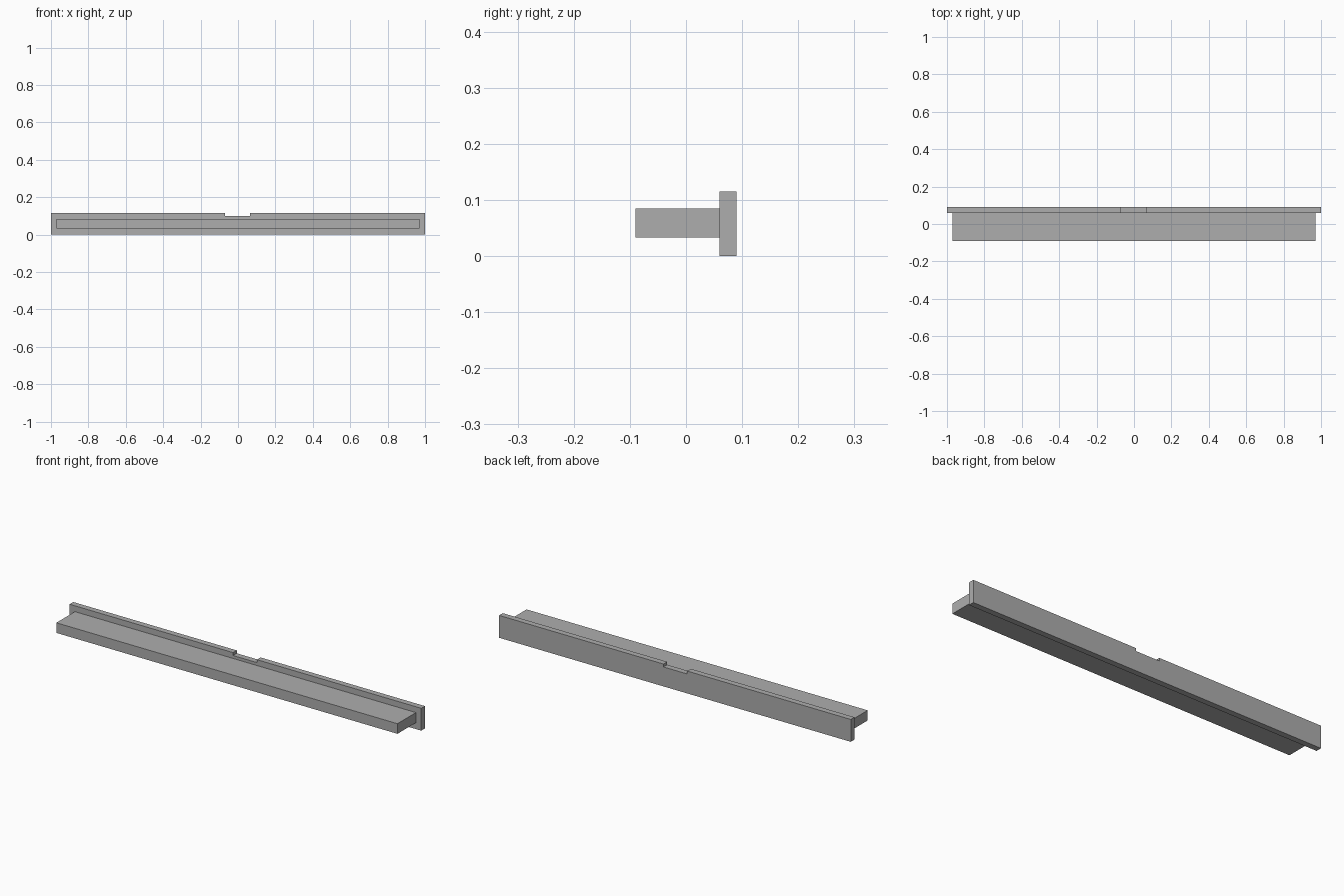
import bpy
import bmesh

cube = bpy.data.objects.get("Cube")
if cube:
    bpy.data.objects.remove(cube, do_unlink=True)

# Single flat colour
grey = bpy.data.materials.new("plain grey")
grey.use_nodes = True
colour = (0.42, 0.42, 0.42, 1)
grey.diffuse_color = colour
grey.node_tree.nodes["Principled BSDF"].inputs["Base Color"].default_value = colour


def extrude_profile(name, profile, y_front, y_back):
    """Extrude an x-z outline along y into a solid part."""
    bm = bmesh.new()
    face = bm.faces.new([bm.verts.new((x, y_front, z)) for x, z in profile])
    result = bmesh.ops.extrude_face_region(bm, geom=[face])
    verts = [v for v in result["geom"] if isinstance(v, bmesh.types.BMVert)]
    bmesh.ops.translate(bm, verts=verts, vec=(0, y_back - y_front, 0))
    bmesh.ops.recalc_face_normals(bm, faces=bm.faces)
    mesh = bpy.data.meshes.new(name)
    bm.to_mesh(mesh)
    bm.free()
    mesh.materials.append(grey)
    obj = bpy.data.objects.new(name, mesh)
    bpy.context.collection.objects.link(obj)
    return obj


# Upright panel with a shallow finger notch in its top edge
top, notch = 0.115, 0.1
extrude_profile("notched_panel", [
    (-1, 0), (1, 0), (1, top), (0.065, top), (0.065, notch),
    (-0.07, notch), (-0.07, top), (-1, top)], 0.06, 0.09)

# Long solid body behind the panel
extrude_profile("drawer_body", [
    (-0.97, 0.033), (0.97, 0.033), (0.97, 0.085), (-0.97, 0.085)], -0.09, 0.06)
